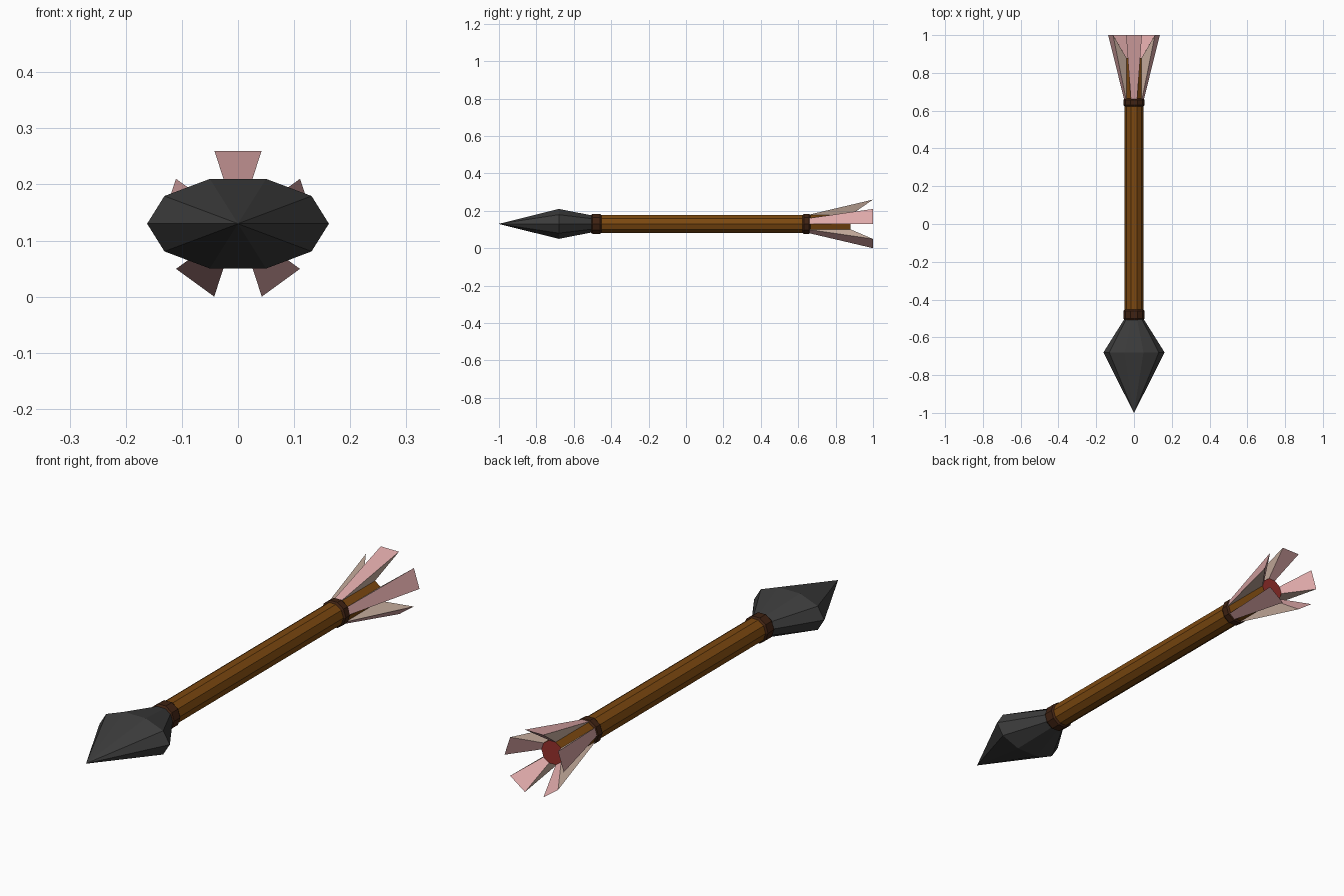
import bpy, bmesh, math

if "Cube" in bpy.data.objects:
    bpy.data.objects.remove(bpy.data.objects["Cube"])

AXIS_Z = 0.13
SIDES = 10
R = 0.05  # shaft radius


def material(name, rgb):
    m = bpy.data.materials.new(name)
    m.diffuse_color = (*rgb, 1)
    m.use_nodes = True
    m.node_tree.nodes["Principled BSDF"].inputs["Base Color"].default_value = m.diffuse_color
    return m


wood = material("brown wood", (0.20, 0.065, 0.005))
binding = material("dark brown binding", (0.05, 0.016, 0.006))
stone = material("dark grey stone", (0.045, 0.045, 0.045))
pink = material("pink feather", (0.74, 0.40, 0.40))
tan = material("tan feather edge", (0.60, 0.44, 0.36))
red = material("red end", (0.32, 0.03, 0.025))


def finish(name, bm, mats):
    bmesh.ops.remove_doubles(bm, verts=bm.verts, dist=1e-5)
    bmesh.ops.recalc_face_normals(bm, faces=bm.faces)
    me = bpy.data.meshes.new(name)
    bm.to_mesh(me)
    bm.free()
    for m in mats:
        me.materials.append(m)
    ob = bpy.data.objects.new(name, me)
    ob.location.z = AXIS_Z
    bpy.context.collection.objects.link(ob)
    return ob


def lathe(name, profile, mats):
    """Ten-sided solid along y; profile rows are (y, x radius, z radius)."""
    bm = bmesh.new()
    rings = []
    for y, rx, rz in profile:
        rings.append([bm.verts.new((rx * math.cos(a), y, rz * math.sin(a)))
                      for a in (math.tau * i / SIDES for i in range(SIDES))])
    for a, b in zip(rings, rings[1:]):
        for i in range(SIDES):
            j = (i + 1) % SIDES
            bm.faces.new((a[i], a[j], b[j], b[i]))
    bm.faces.new(rings[0])
    bm.faces.new(rings[-1])
    return finish(name, bm, mats)


# Shaft with red rear end
shaft = lathe("shaft", [(-0.5, R, R), (0.88, R, R)], [wood, red])
for p in shaft.data.polygons:
    p.material_index = 1 if p.normal.y > 0.9 else 0

# Arrow head, flattened to twice as wide as tall
lathe("arrow_head", [(-1.0, 0.0005, 0.0005), (-0.68, 0.162, 0.084),
                     (-0.495, 0.046, 0.046)], [stone])

# Bindings
for name, y0, y1 in (("front_binding", -0.51, -0.45), ("rear_binding", 0.62, 0.667)):
    c = 0.01
    lathe(name, [(y0, 0.048, 0.048), (y0 + c, 0.056, 0.056),
                 (y1 - c, 0.056, 0.056), (y1, 0.048, 0.048)], [binding])

# Five wedge feathers rising from every second shaft face
apothem = R * math.cos(math.pi / SIDES)
half = R * math.sin(math.pi / SIDES)
side_profile = [(0.65, apothem, half), (0.88, apothem, half), (1.0, 0.13, 0.042)]
for k in range(5):
    a = math.radians(18 + 72 * k)
    bm = bmesh.new()
    pairs = []
    for y, r, w in side_profile:
        pairs.append([bm.verts.new((r * math.cos(a) - s * w * math.sin(a), y,
                                    r * math.sin(a) + s * w * math.cos(a)))
                      for s in (-1, 1)])
    for i in range(3):
        p, q = pairs[i], pairs[(i + 1) % 3]
        bm.faces.new((p[0], p[1], q[1], q[0]))
    for s in (0, 1):  # tan triangular sides
        bm.faces.new([p[s] for p in pairs]).material_index = 1
    finish(f"feather_{k + 1}", bm, [pink, tan])
